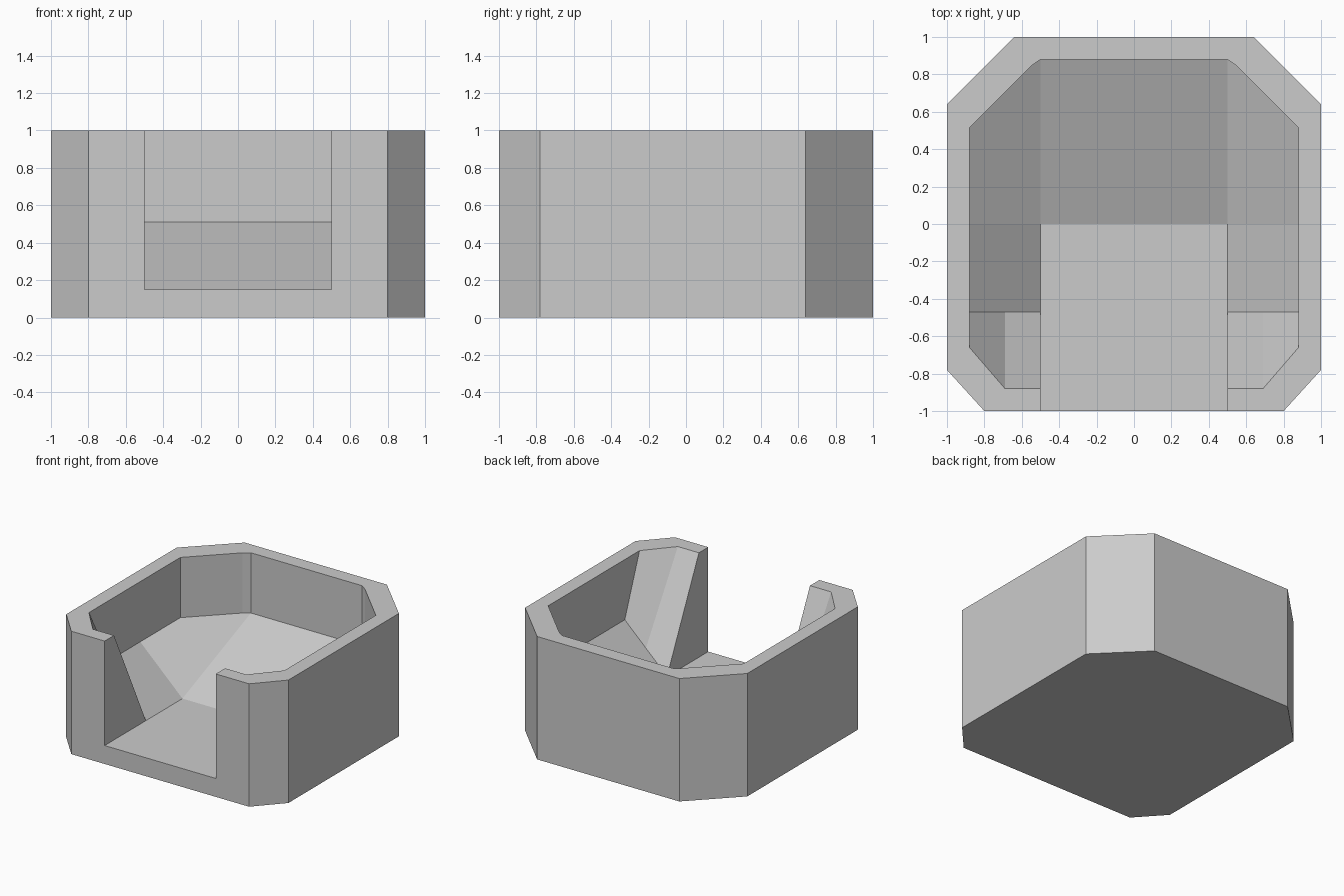
import bpy
import bmesh

cube = bpy.data.objects.get("Cube")
if cube:
    bpy.data.objects.remove(cube, do_unlink=True)

# Key heights and widths
base, floor, ledge, top = 0, 0.15, 0.51, 1
notch, inner = 0.5, 0.88
front_toe = -0.47

# Plan outlines of one half, from front to back
outer_plan = [(0, -1), (0.8, -1), (1, -0.78), (1, 0.64), (0.64, 1), (0, 1)]
back_plan = [(inner, 0.515), (0.55, 0.845), (notch, inner), (0, inner)]
front_plan = [(notch, -inner), (0.69, -inner), (inner, -0.66)]


def raise_plan(plan, height):
    return [(x, y, height) for x, y in plan]


bm = bmesh.new()


def add_face(*points):
    bm.faces.new([bm.verts.new(p) for p in points])


# Outer shell: underside, outside walls and notched front
bottom = raise_plan(outer_plan, base)
upper = raise_plan(outer_plan, top)
add_face(*bottom)
for i in range(1, len(outer_plan) - 1):
    add_face(bottom[i], bottom[i + 1], upper[i + 1], upper[i])
sill = (notch, -1, floor)
sill_middle = (0, -1, floor)
post = (notch, -1, top)
add_face(bottom[0], bottom[1], upper[1], post, sill, sill_middle)

# Flat rim
rim_front = raise_plan(front_plan, top)
rim_back = raise_plan(back_plan, top)
add_face(post, *upper[1:], *reversed(rim_back), *reversed(rim_front))

# Floor and notch cheek
toe = (notch, front_toe, floor)
heel = (notch, 0, floor)
heel_middle = (0, 0, floor)
add_face(sill_middle, sill, toe, heel, heel_middle)
add_face(sill, toe, rim_front[0], post)

# Sloped inside surfaces: side, rear corner and back
toe_mid = (0.69, front_toe, 0.33)
toe_high = (inner, front_toe, ledge)
side_high = (inner, 0, ledge)
ledge_back = raise_plan(back_plan, ledge)
add_face(toe, toe_mid, toe_high, side_high, heel)
add_face(heel, side_high, *ledge_back[:3])
add_face(heel_middle, heel, ledge_back[2], ledge_back[3])

# Leaning inside of the front corner
add_face(toe, toe_mid, rim_front[1], rim_front[0])
add_face(toe_mid, toe_high, rim_front[2], rim_front[1])

# Upright inside walls
add_face(toe_high, side_high, ledge_back[0], rim_back[0], rim_front[2])
for i in range(len(back_plan) - 1):
    add_face(ledge_back[i], ledge_back[i + 1], rim_back[i + 1], rim_back[i])

# Mirror the half and weld it into one closed body
bmesh.ops.mirror(bm, geom=bm.verts[:] + bm.edges[:] + bm.faces[:],
                 axis="X", merge_dist=0.0001)
bmesh.ops.remove_doubles(bm, verts=bm.verts[:], dist=0.0001)
bmesh.ops.recalc_face_normals(bm, faces=bm.faces[:])

mesh = bpy.data.meshes.new("open_front_bin")
bm.to_mesh(mesh)
bm.free()
body = bpy.data.objects.new("open_front_bin", mesh)
bpy.context.collection.objects.link(body)

# Plain grey finish
grey = bpy.data.materials.new("light_grey")
grey.use_nodes = True
colour = (0.6, 0.6, 0.6, 1)
grey.diffuse_color = colour
for node in grey.node_tree.nodes:
    if node.type == "BSDF_PRINCIPLED":
        node.inputs["Base Color"].default_value = colour
mesh.materials.append(grey)
